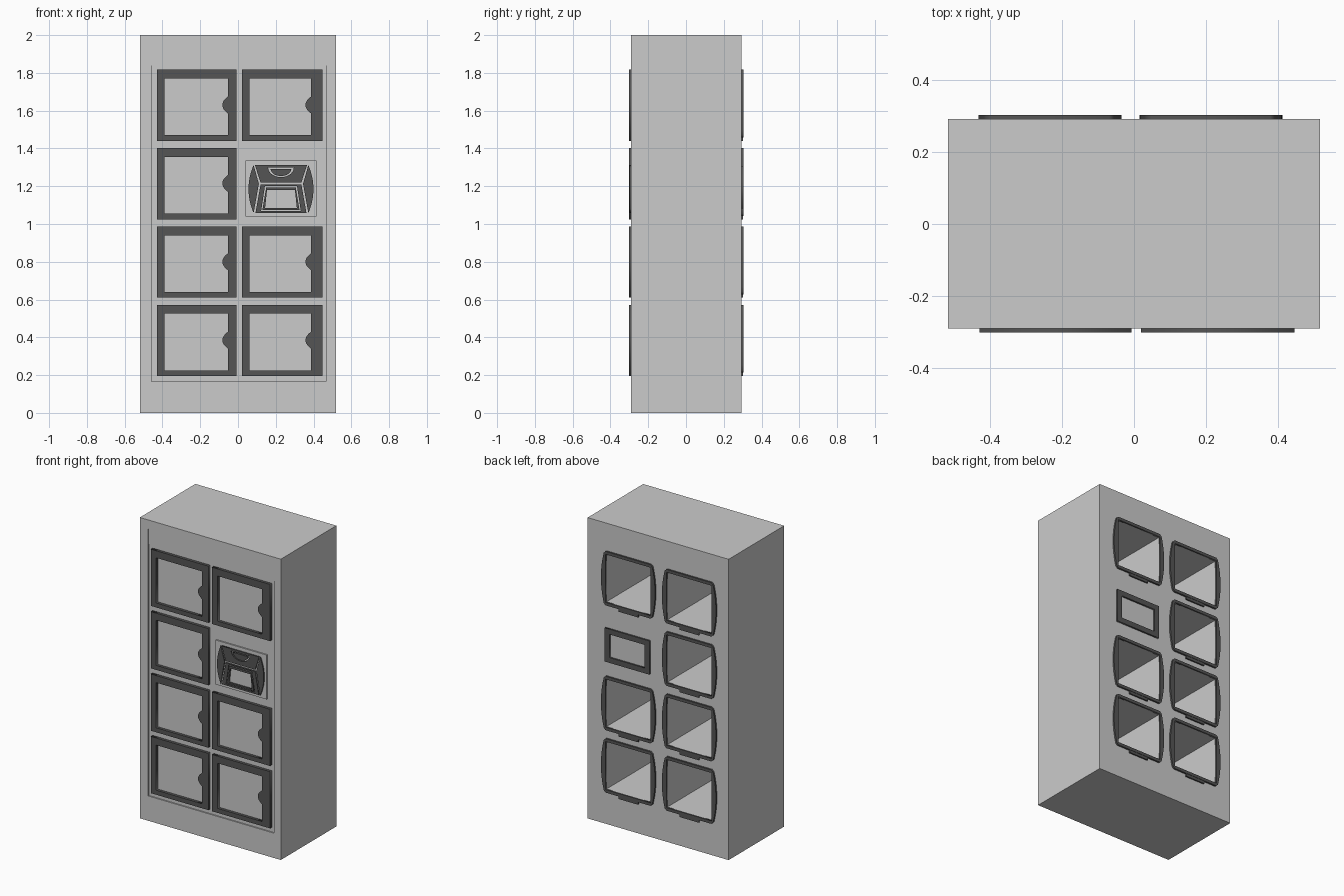
import bpy, math

if "Cube" in bpy.data.objects:
    bpy.data.objects.remove(bpy.data.objects["Cube"])

dark = bpy.data.materials.new("dark_plastic")
dark.diffuse_color = (0.09, 0.09, 0.09, 1)
dark.use_nodes = True
dark.node_tree.nodes["Principled BSDF"].inputs["Base Color"].default_value = dark.diffuse_color


def box(name, x, y, z):
    """Box from (min, max) ranges."""
    bpy.ops.mesh.primitive_cube_add(size=1, location=[sum(r) / 2 for r in (x, y, z)])
    ob = bpy.context.object
    ob.name = name
    ob.scale = [r[1] - r[0] for r in (x, y, z)]
    bpy.ops.object.transform_apply(location=False, rotation=False, scale=True)
    return ob


def plate(name, outlines, y0, y1, mat=dark):
    """Flat plate in the xz plane; nested outlines alternate solid and hole."""
    cu = bpy.data.curves.new(name, 'CURVE')
    cu.dimensions, cu.fill_mode = '2D', 'BOTH'
    cu.extrude = abs(y1 - y0) / 2
    for pts in outlines:
        sp = cu.splines.new('POLY')
        sp.points.add(len(pts) - 1)
        for p, (x, z) in zip(sp.points, pts):
            p.co = (x, z, 0, 1)
        sp.use_cyclic_u = True
    ob = bpy.data.objects.new(name, cu)
    bpy.context.collection.objects.link(ob)
    ob.location.y = (y0 + y1) / 2
    ob.rotation_euler.x = math.pi / 2
    bpy.ops.object.select_all(action='DESELECT')
    ob.select_set(True)
    bpy.context.view_layer.objects.active = ob
    bpy.ops.object.convert(target='MESH')
    ob = bpy.context.object
    if mat:
        ob.data.materials.clear()
        ob.data.materials.append(mat)
    return ob


def rect(x0, x1, z0, z1):
    return [(x0, z0), (x1, z0), (x1, z1), (x0, z1)]


def trap(cx, bottom, z0, top, z1):
    return [(cx - bottom, z0), (cx + bottom, z0), (cx + top, z1), (cx - top, z1)]


def bow(x, z0, z1, sag, n=12):
    """Bowed vertical edge from z0 to z1, bulging by sag in x."""
    return [(x + sag * (1 - (2 * i / n - 1) ** 2), z0 + (z1 - z0) * i / n)
            for i in range(n + 1)]


FACE, TRIM, FRONT = -0.283, -0.291, -0.302
BACK, REAR = 0.293, 0.304
W = 0.5185
ROWS = [0.195, 0.61, 1.025, 1.44]

# Cabinet body with pockets cut from the back
body = box("cabinet_body", (-W, W), (FACE, BACK), (0, 2))
cells = [(cx, z) for cx in (-0.234, 0.214) for z in ROWS if not (cx > 0 and z == ROWS[2])]
cutters = [box("pocket_cutter", (cx - 0.165, cx + 0.165), (-0.265, 0.4), (z + 0.038, z + 0.357))
           for cx, z in cells]
bpy.ops.object.select_all(action='DESELECT')
for c in cutters:
    c.select_set(True)
bpy.context.view_layer.objects.active = cutters[0]
bpy.ops.object.join()
cutter = bpy.context.object
cutter.hide_render = True
mod = body.modifiers.new("pockets", 'BOOLEAN')
mod.object, mod.operation, mod.solver = cutter, 'DIFFERENCE', 'EXACT'
bpy.context.view_layer.objects.active = body
bpy.ops.object.modifier_apply(modifier=mod.name)
bpy.data.objects.remove(cutter)

# Front trim around the recessed door field
box("top_bar", (-W, W), (TRIM, FACE), (1.94, 2))
box("kick_plate", (-W, W), (TRIM, FACE), (0, 0.165))
box("left_post", (-W, -0.457), (TRIM, FACE), (0.165, 1.94))
box("right_post", (0.467, W), (TRIM, FACE), (0.165, 1.94))
box("top_rail", (-0.457, 0.467), (TRIM + 0.003, FACE), (1.84, 1.94))

# Front door frames with a rounded grip on the right inner edge
for x0, in0, in1, x1 in ((-0.43, -0.39, -0.053, -0.007), (0.02, 0.062, 0.387, 0.447)):
    for z in ROWS:
        if x0 > 0 and z == ROWS[2]:
            continue
        mid = z + 0.19
        inner = ([(in0, z + 0.03), (in1, z + 0.03)]
                 + bow(in1, mid - 0.045, mid + 0.045, -0.03)
                 + [(in1, z + 0.33), (in0, z + 0.33)])
        plate("door_frame", [rect(x0, x1, z, z + 0.377), inner], FRONT, FACE)

# Back pocket surrounds with bowed sides, and the pull tab below
for cx, z in cells:
    z0, z1 = z + 0.018, z + 0.377
    outer = ([(cx - 0.165, z0), (cx + 0.165, z0)]
             + bow(cx + 0.178, z0 + 0.012, z1 - 0.012, 0.021)
             + [(cx + 0.165, z1), (cx - 0.165, z1)]
             + bow(cx - 0.178, z1 - 0.012, z0 + 0.012, -0.021))
    hole = rect(cx - 0.165, cx + 0.165, z + 0.038, z + 0.357)
    plate("pocket_surround", [outer, hole], BACK, REAR)
    box("pull_tab", (cx - 0.072, cx + 0.072), (BACK, REAR - 0.002), (z, z0)).data.materials.append(dark)

# Back display
plate("back_display_frame", [rect(0.057, 0.385, 1.083, 1.307),
                             rect(0.092, 0.350, 1.118, 1.272)], BACK, REAR)

# Front terminal: backing plate, side cheeks, hood and screen panel
cx = 0.2275
box("terminal_plate", (0.04, 0.415), (TRIM - 0.001, FACE), (1.04, 1.335))
for s in (-1, 1):
    cheek = bow(cx + s * 0.145, 1.058, 1.312, s * 0.027) + [(cx + s * 0.117, 1.213)]
    plate("terminal_cheek", [cheek], -0.300, TRIM)


def half_disc(r, h, z):
    return [(cx + r * math.cos(a), z - h * math.sin(a))
            for a in (math.pi * i / 14 for i in range(15))]


plate("terminal_hood", [trap(cx, 0.108, 1.22, 0.138, 1.312),
                        half_disc(0.068, 0.05, 1.298),
                        half_disc(0.055, 0.038, 1.292)], -0.300, TRIM)
plate("terminal_screen_panel", [trap(cx, 0.135, 1.058, 0.108, 1.209),
                                trap(cx, 0.105, 1.069, 0.085, 1.201),
                                trap(cx, 0.098, 1.075, 0.078, 1.194),
                                trap(cx, 0.084, 1.085, 0.074, 1.18)], -0.300, TRIM)
